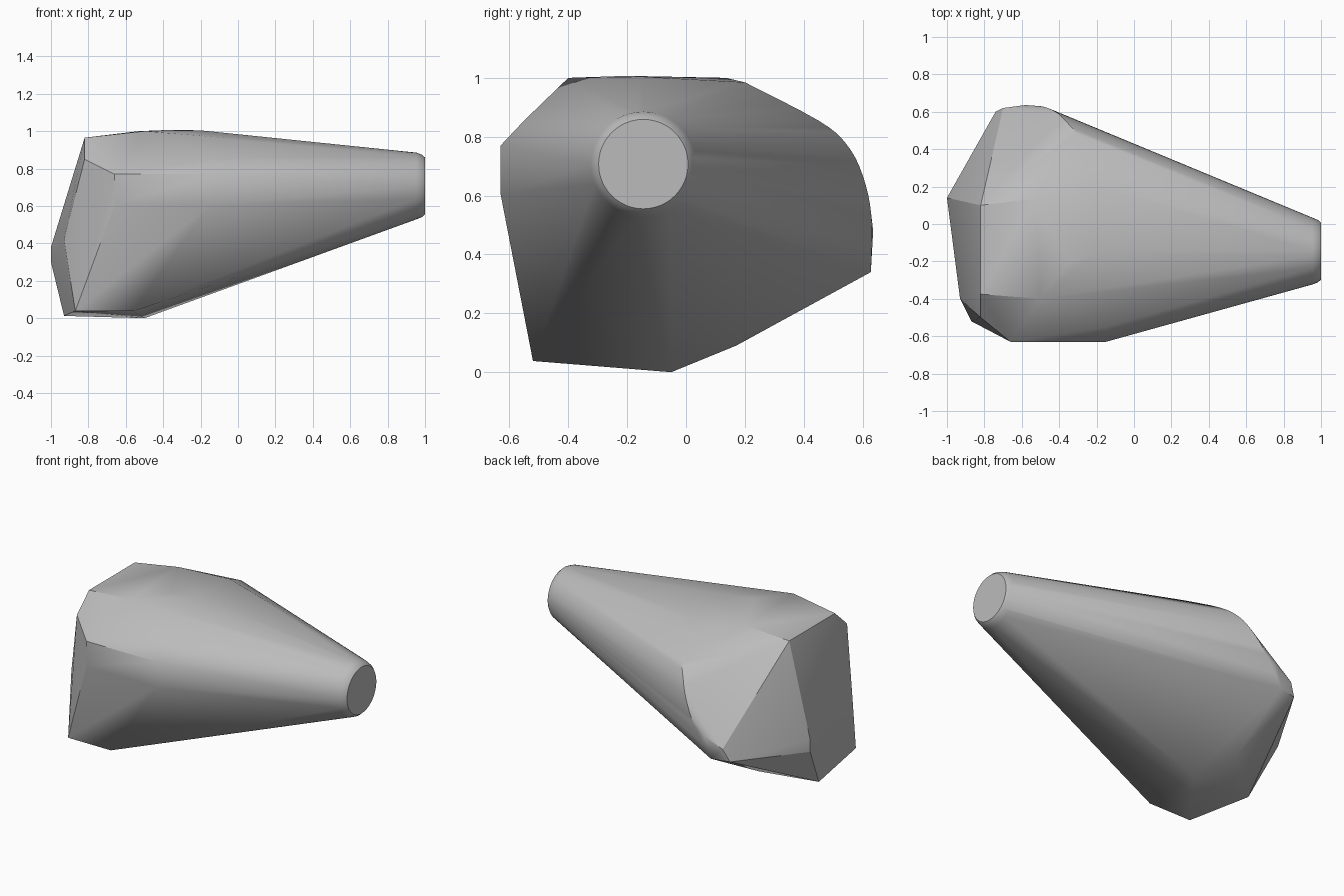
import bpy, bmesh, math
from mathutils import Matrix, Vector

cube = bpy.data.objects.get("Cube")
if cube:
    bpy.data.objects.remove(cube, do_unlink=True)

mat = bpy.data.materials.new("plain grey")
mat.use_nodes = True
grey = (0.5, 0.5, 0.5, 1)
mat.diffuse_color = grey
mat.node_tree.nodes["Principled BSDF"].inputs["Base Color"].default_value = grey

# Corners of the faceted body
front = [(x, -0.63, z) for x in (-0.66, -0.15) for z in (0.605, 0.77)]
front += [(-0.15, -0.55, 0.855), (-0.82, -0.5, 0.85)]
top = [(-0.82, -0.375, 0.965), (-0.82, 0.1, 0.965), (-0.5, -0.4, 1.0),
       (-0.53, 0.135, 1.0), (-0.35, -0.2, 1.007), (-0.2, -0.15, 1.004)]
side = [(-1, 0.14, 0.38), (-1, 0.14, 0.3), (-0.93, -0.4, 0.42)]
base = [(-0.87, -0.52, 0.038), (-0.56, -0.52, 0.038), (-0.93, -0.05, 0.012),
        (-0.5, -0.05, 0.0), (-0.65, 0.17, 0.09)]

# Control points of the rounded rear rim
rim = [Vector(p) for p in ((-0.2, 0.2, 0.985), (-0.29, 0.45, 0.855), (-0.36, 0.545, 0.775),
       (-0.42, 0.6, 0.67), (-0.5, 0.63, 0.53), (-0.62, 0.628, 0.34))]
rear = [(-0.74, 0.6, 0.34), (-0.7, 0.62, 0.42), (-0.58, 0.636, 0.48)]


def smooth_path(pts, steps):
    """Points along a Catmull-Rom path."""
    out = []
    for i in range(len(pts) - 1):
        a, b = pts[max(i - 1, 0)], pts[i]
        c, d = pts[i + 1], pts[min(i + 2, len(pts) - 1)]
        for k in range(steps):
            t = k / steps
            out.append(0.5 * (2 * b + (c - a) * t + (2 * a - 5 * b + 4 * c - d) * t * t
                              + (3 * b - a - 3 * c + d) * t ** 3))
    return out + [pts[-1]]


bm = bmesh.new()
for p in front + top + side + base + rear + smooth_path(rim, 4):
    bm.verts.new(p)

# Round nozzle end with a small bevel
for x, r in ((0.955, 0.178), (0.985, 0.166), (1.0, 0.152)):
    place = Matrix.Translation((x, -0.145, 0.707)) @ Matrix.Rotation(math.pi / 2, 4, 'Y')
    bmesh.ops.create_circle(bm, segments=48, radius=r, matrix=place)

# Wrap everything in one tapered shell
hull = bmesh.ops.convex_hull(bm, input=bm.verts[:])
loose = [v for v in bm.verts if not v.link_faces]
bmesh.ops.delete(bm, geom=loose, context='VERTS')
bmesh.ops.dissolve_limit(bm, angle_limit=math.radians(0.5), verts=bm.verts[:], edges=bm.edges[:])
bmesh.ops.recalc_face_normals(bm, faces=bm.faces[:])

mesh = bpy.data.meshes.new("tapered_shell")
bm.to_mesh(mesh)
bm.free()
mesh.materials.append(mat)
shell = bpy.data.objects.new("tapered_shell", mesh)
bpy.context.collection.objects.link(shell)
bpy.ops.object.select_all(action='DESELECT')
shell.select_set(True)
bpy.context.view_layer.objects.active = shell
bpy.ops.object.shade_smooth_by_angle(angle=math.radians(25))
